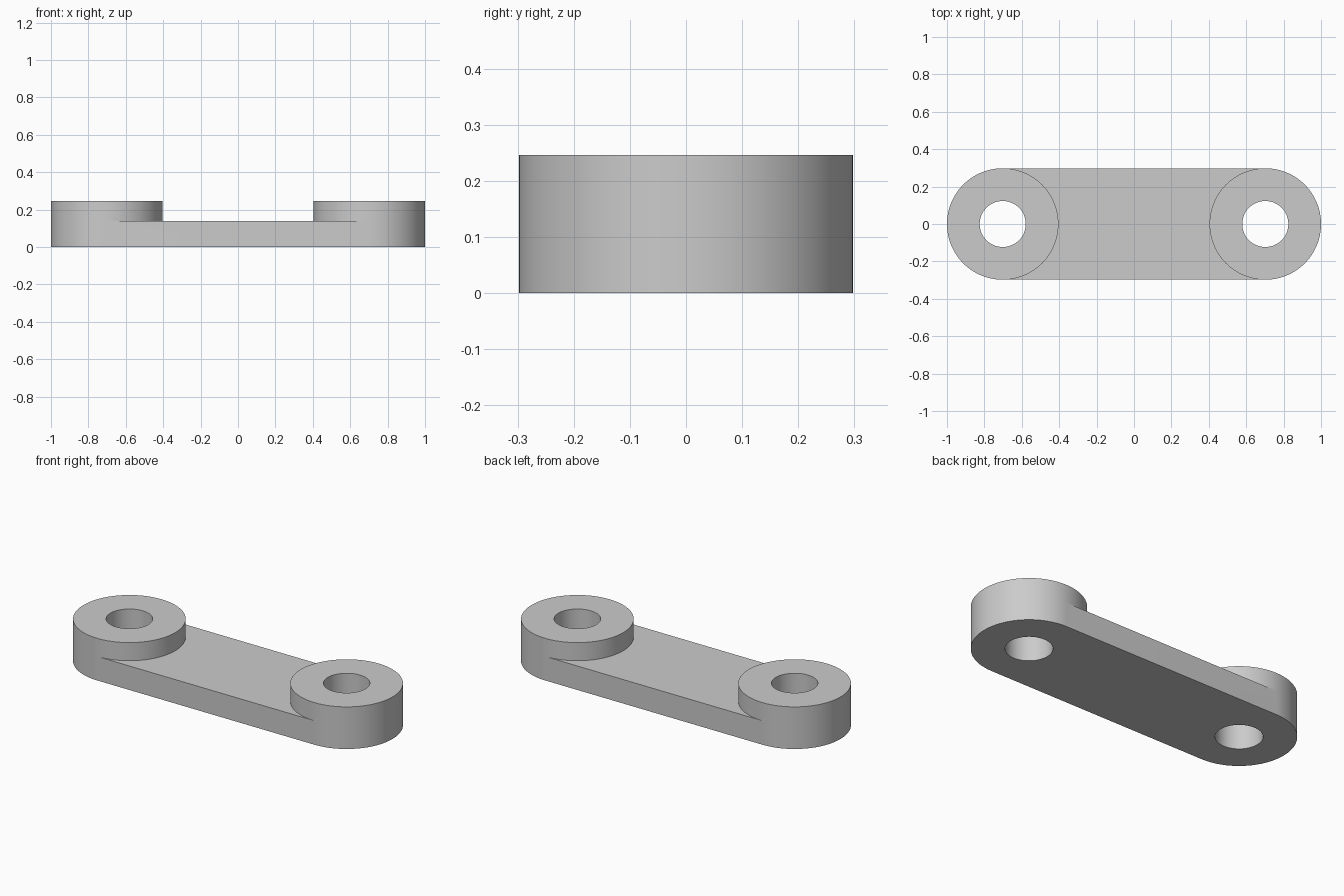
import bpy
import bmesh
from math import cos, sin, tau

if "Cube" in bpy.data.objects:
    bpy.data.objects.remove(bpy.data.objects["Cube"], do_unlink=True)

# Main dimensions
RADIUS, BORE = 0.298, 0.123
CENTRE = 1 - RADIUS
WEB_TOP, BOSS_TOP = 0.14, 0.246
SEGMENTS = 128

grey = bpy.data.materials.new("plain grey")
grey.use_nodes = True
colour = (0.6, 0.6, 0.6, 1)
grey.diffuse_color = colour
grey.node_tree.nodes["Principled BSDF"].inputs["Base Color"].default_value = colour

bm = bmesh.new()


def ring(radius, z):
    angles = [tau * i / SEGMENTS for i in range(SEGMENTS)]
    return [bm.verts.new((CENTRE + radius * cos(a), radius * sin(a), z)) for a in angles]


def middle_edge(ring_verts, indices):
    return {i: bm.verts.new((0, ring_verts[i].co.y, ring_verts[i].co.z)) for i in indices}


def strip(a, b, i, j):
    bm.faces.new((a[i], a[j], b[j], b[i]))


# Boss with a through bore
outer_low, outer_web, outer_top = (ring(RADIUS, z) for z in (0, WEB_TOP, BOSS_TOP))
bore_low, bore_top = ring(BORE, 0), ring(BORE, BOSS_TOP)

# The half of the boss that faces the web
first, last = SEGMENTS // 4, 3 * SEGMENTS // 4
mid_low = middle_edge(outer_low, range(first, last + 1))
mid_web = middle_edge(outer_web, range(first, last + 1))

for i in range(SEGMENTS):
    j = (i + 1) % SEGMENTS
    strip(outer_top, bore_top, i, j)
    strip(bore_top, bore_low, i, j)
    strip(bore_low, outer_low, i, j)
    strip(outer_web, outer_top, i, j)
    if first <= i < last:
        # Web top and underside reach from the boss to the middle
        strip(mid_web, outer_web, i, j)
        strip(outer_low, mid_low, i, j)
    else:
        strip(outer_low, outer_web, i, j)

# Straight sides of the web
for i in (first, last):
    bm.faces.new((outer_low[i], outer_web[i], mid_web[i], mid_low[i]))

bmesh.ops.recalc_face_normals(bm, faces=bm.faces)
mesh = bpy.data.meshes.new("link_arm")
bm.to_mesh(mesh)
bm.free()
mesh.materials.append(grey)

link = bpy.data.objects.new("link_arm", mesh)
bpy.context.collection.objects.link(link)
bpy.ops.object.select_all(action="DESELECT")
link.select_set(True)
bpy.context.view_layer.objects.active = link
bpy.ops.object.shade_smooth_by_angle()

# Second boss and other half of the web
mirror = link.modifiers.new("mirror", "MIRROR")
mirror.use_axis = (True, False, False)
mirror.merge_threshold = 0.00001
